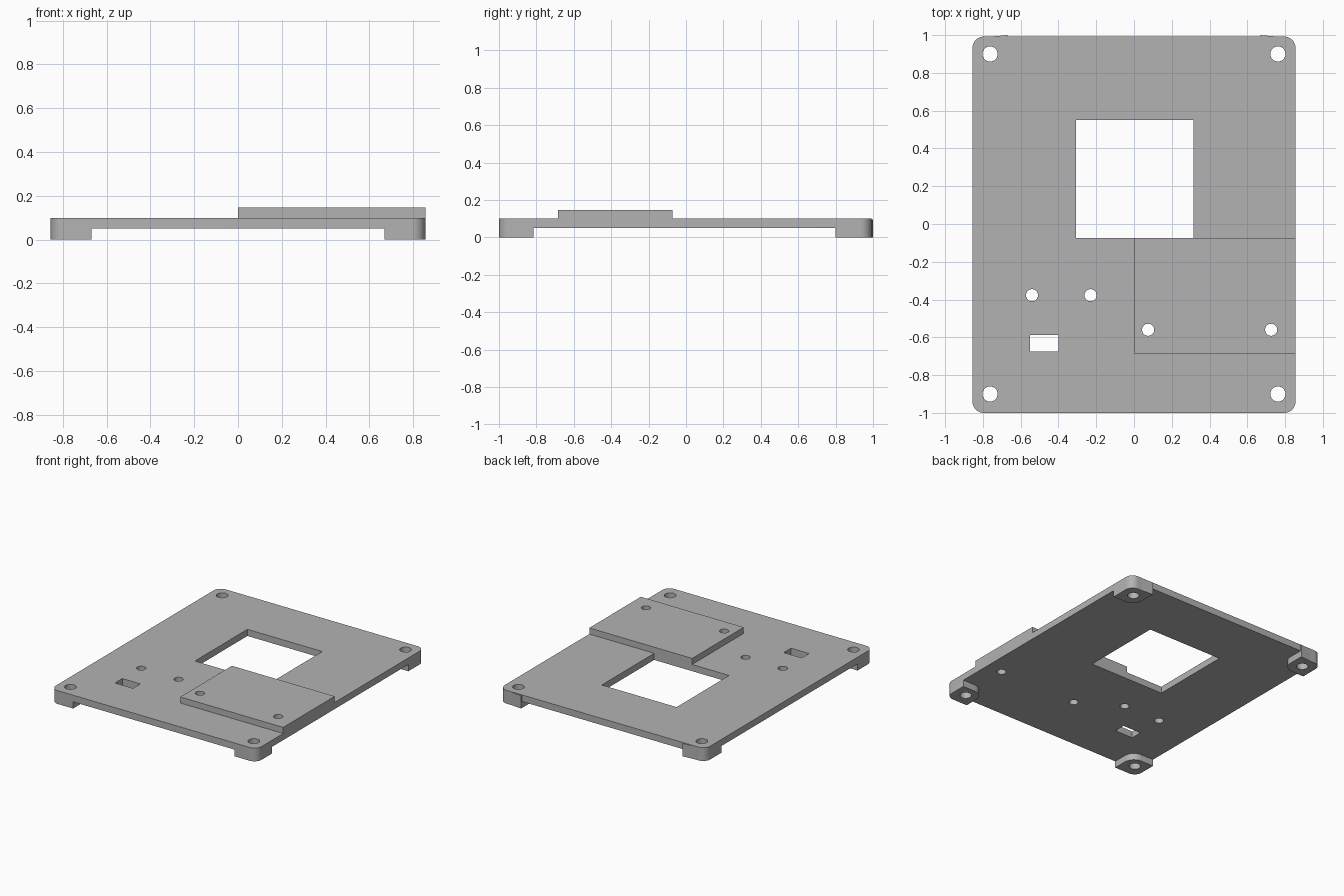
import bpy, bmesh
from math import cos, sin, pi

cube = bpy.data.objects.get("Cube")
if cube:
    bpy.data.objects.remove(cube, do_unlink=True)

grey = bpy.data.materials.new("plain grey")
grey.use_nodes = True
COLOUR = (0.45, 0.45, 0.45, 1)
grey.diffuse_color = COLOUR
grey.node_tree.nodes["Principled BSDF"].inputs["Base Color"].default_value = COLOUR


def rounded(x0, y0, x1, y1, radii=(0, 0, 0, 0), steps=10):
    """Rectangle outline; radii start at the (x1, y1) corner, counter-clockwise."""
    pts = []
    corners = [(x1, y1, -1, -1), (x0, y1, 1, -1), (x0, y0, 1, 1), (x1, y0, -1, 1)]
    for i, ((x, y, sx, sy), r) in enumerate(zip(corners, radii)):
        if r == 0:
            pts.append((x, y))
            continue
        for k in range(steps + 1):
            a = (i + k / steps) * pi / 2
            pts.append((x + sx * r + r * cos(a), y + sy * r + r * sin(a)))
    return pts


def circle(x, y, r, n=32):
    return [(x + r * cos(2 * pi * k / n), y + r * sin(2 * pi * k / n)) for k in range(n)]


def slab(name, z0, z1, outlines):
    """Extruded flat shape: the first outline is the border, the rest are holes."""
    curve = bpy.data.curves.new(name, "CURVE")
    curve.dimensions = "2D"
    curve.fill_mode = "BOTH"
    curve.extrude = (z1 - z0) / 2
    for pts in outlines:
        spline = curve.splines.new("POLY")
        spline.points.add(len(pts) - 1)
        for p, (x, y) in zip(spline.points, pts):
            p.co = (x, y, 0, 1)
        spline.use_cyclic_u = True
    obj = bpy.data.objects.new(name, curve)
    bpy.context.collection.objects.link(obj)
    obj.location.z = (z0 + z1) / 2
    bpy.ops.object.select_all(action="DESELECT")
    obj.select_set(True)
    bpy.context.view_layer.objects.active = obj
    bpy.ops.object.convert(target="MESH")
    obj = bpy.context.object
    bm = bmesh.new()
    bm.from_mesh(obj.data)
    bmesh.ops.remove_doubles(bm, verts=bm.verts, dist=0.0001)
    bmesh.ops.recalc_face_normals(bm, faces=bm.faces)
    bm.to_mesh(obj.data)
    bm.free()
    obj.data.materials.clear()
    obj.data.materials.append(grey)
    bpy.ops.object.shade_smooth_by_angle(angle=pi / 6)
    return obj


W, FRONT, BACK = 0.855, -1.0, 0.992
LOW, TOP, RAISED = 0.05, 0.1, 0.146
CORNER, INNER = 0.06, 0.08
STEP_Y = -0.073

screw_holes = [(x, y) for x in (-0.762, 0.762) for y in (-0.9, 0.9)]
block_holes = [circle(x, -0.56, 0.032) for x in (0.075, 0.726)]
plate_holes = [circle(x, -0.377, 0.032) for x in (-0.54, -0.23)]

# Main plate with window, slot and round holes
slab("base_plate", LOW, TOP,
     [rounded(-W, FRONT, W, BACK, (CORNER,) * 4),
      rounded(-0.307, STEP_Y, 0.315, 0.55),
      rounded(-0.55, -0.675, -0.4, -0.588)]
     + [circle(x, y, 0.04) for x, y in screw_holes]
     + block_holes + plate_holes)

# Raised mounting block
slab("raised_block", TOP, RAISED, [rounded(0, -0.685, W, STEP_Y)] + block_holes)

# Corner feet, rounded on the outer and the inner corner
for x, y in screw_holes:
    x0, x1 = (0.67, W) if x > 0 else (-W, -0.67)
    y0, y1 = (0.8, BACK) if y > 0 else (FRONT, -0.815)
    radii = (CORNER, INNER) if x * y > 0 else (INNER, CORNER)
    if x * y > 0:
        radii = (CORNER, 0, INNER, 0) if x > 0 else (INNER, 0, CORNER, 0)
    else:
        radii = (0, INNER, 0, CORNER) if x > 0 else (0, CORNER, 0, INNER)
    name = ("back_" if y > 0 else "front_") + ("left_foot" if x > 0 else "right_foot")
    slab(name, 0, LOW, [rounded(x0, y0, x1, y1, radii), circle(x, y, 0.04)])

# Thin slanted lips on the back feet
for side, s in (("left", 1), ("right", -1)):
    slab(side + "_back_lip", 0, TOP - 0.004,
         [[(s * 0.76, BACK), (s * 0.67, BACK), (s * 0.67, 1.0)]])
